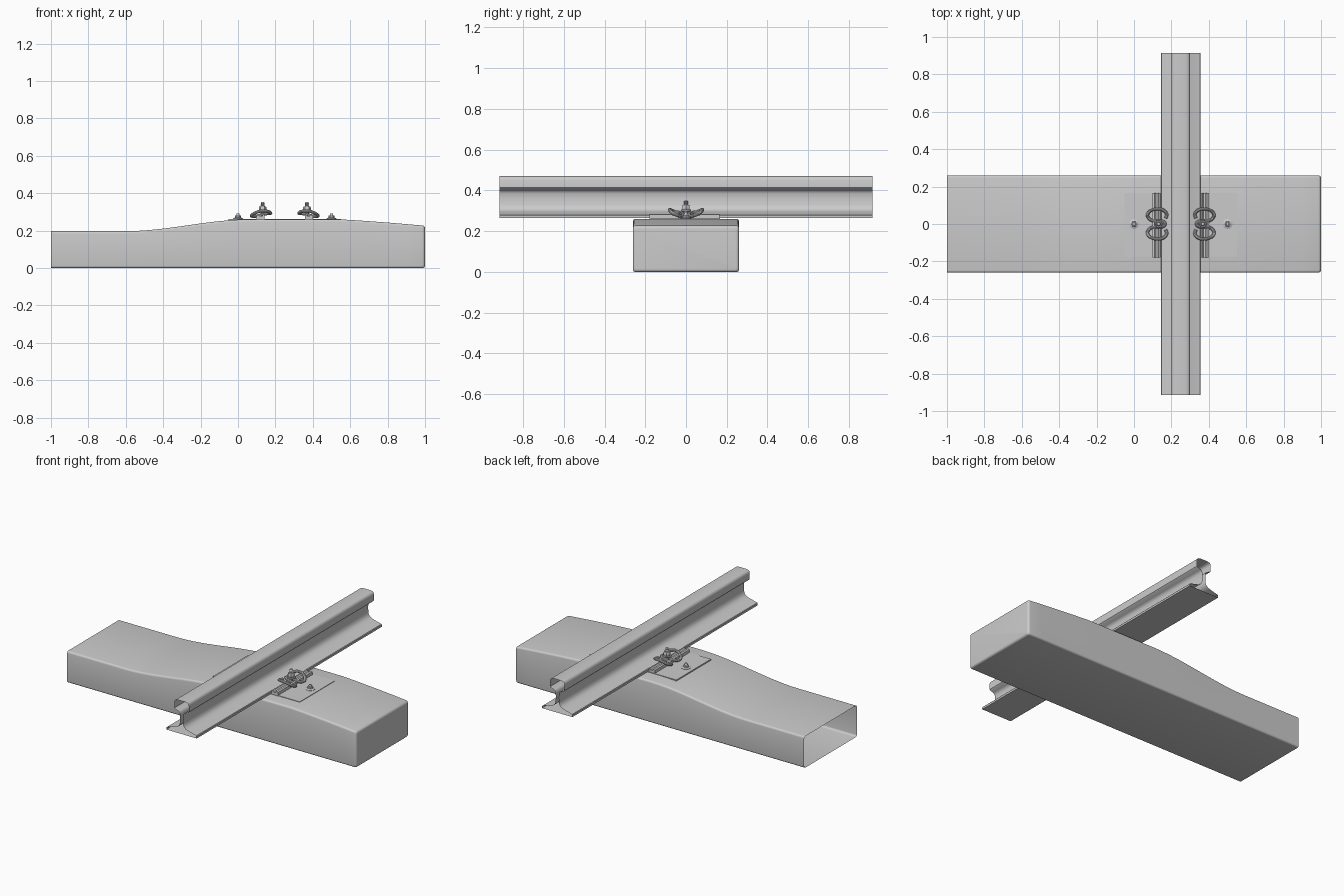
import bpy, bmesh, math
from mathutils import Vector

if "Cube" in bpy.data.objects:
    bpy.data.objects.remove(bpy.data.objects["Cube"])

RAIL_X = 0.25


def finish(name, bm, angle=35):
    bmesh.ops.recalc_face_normals(bm, faces=bm.faces)
    me = bpy.data.meshes.new(name)
    bm.to_mesh(me)
    bm.free()
    ob = bpy.data.objects.new(name, me)
    bpy.context.collection.objects.link(ob)
    bpy.ops.object.select_all(action='DESELECT')
    ob.select_set(True)
    bpy.context.view_layer.objects.active = ob
    bpy.ops.object.shade_smooth_by_angle(angle=math.radians(angle))
    return ob


def loft(name, rings, cap_start=False, cap_end=False, angle=35):
    bm = bmesh.new()
    vs = [[bm.verts.new(p) for p in ring] for ring in rings]
    n = len(rings[0])
    for a, b in zip(vs, vs[1:]):
        for i in range(n):
            j = (i + 1) % n
            bm.faces.new((a[i], a[j], b[j], b[i]))
    if cap_start:
        bm.faces.new(vs[0])
    if cap_end:
        bm.faces.new(vs[-1])
    return finish(name, bm, angle)


def extrude_y(name, pts, y0, y1, caps):
    return loft(name, [[(x, y, z) for x, z in pts] for y in (y0, y1)], caps, caps)


def turned(name, x, profile, sides=20):
    # profile is a list of (radius, z) from bottom to top
    rings = [[(x + r * math.cos(2 * math.pi * i / sides),
               r * math.sin(2 * math.pi * i / sides), z) for i in range(sides)]
             for r, z in profile]
    return loft(name, rings, True, True)


# Concrete sleeper: rounded sections along x, open at the inner end
def section(x, h, inset, r=0.012, steps=4):
    w, lo, hi = 0.26 - inset, inset, h - inset
    ring = []
    for cy, cz, a0 in ((w - r, hi - r, 0), (r - w, hi - r, 90),
                       (r - w, lo + r, 180), (w - r, lo + r, 270)):
        for k in range(steps + 1):
            a = math.radians(a0 + 90 * k / steps)
            ring.append((x, cy + r * math.cos(a), cz + r * math.sin(a)))
    return ring


def height(x):
    if x < 0:
        t = min(max((x + 0.6) / 0.66, 0), 1)
    else:
        t = min((x + 0.6) / 0.66, 1)
    h = 0.197 + 0.063 * t * t * (3 - 2 * t)
    if x > 0.55:
        u = (x - 0.55) / 0.45
        h -= 0.034 * (0.75 * u + 0.25 * u * u)
    return h


stations = [-1, -0.6] + [-0.6 + 0.055 * i for i in range(1, 13)]
stations += [0.55, 0.62, 0.7, 0.8, 0.9]
rings = [section(x, height(x), 0) for x in stations]
R = 0.014
for k in range(6):
    a = math.radians(90 * k / 5)
    x = 1 - R + R * math.sin(a)
    rings.append(section(x, height(x), R * (1 - math.cos(a))))
loft("sleeper", rings, cap_end=True)

# Rail: mirrored profile with open ends
half = [(0.105, 0.264), (0.105, 0.276), (0.102, 0.280), (0.045, 0.295),
        (0.026, 0.303), (0.016, 0.314), (0.011, 0.330), (0.010, 0.360),
        (0.011, 0.385), (0.016, 0.396), (0.024, 0.402), (0.046, 0.409),
        (0.050, 0.414), (0.050, 0.452), (0.047, 0.462), (0.040, 0.468),
        (0.025, 0.471)]
prof = [(RAIL_X + x, z) for x, z in half] + [(RAIL_X - x, z) for x, z in reversed(half)]
extrude_y("rail", prof, -0.915, 0.915, False)

# Thin base plate under the rail
extrude_y("base_plate", [(-0.05, 0.255), (0.55, 0.255), (0.55, 0.263), (-0.05, 0.263)],
          -0.175, 0.167, True)


# Sprung clip: a swept bar; u points towards the rail
def clip(name, cx, s):
    side = [(0.024, 0.013, 0.291), (0.000, 0.017, 0.286), (-0.028, 0.016, 0.279),
            (-0.050, 0.028, 0.275), (-0.060, 0.048, 0.280), (-0.048, 0.068, 0.290),
            (-0.022, 0.079, 0.302), (0.008, 0.080, 0.306), (0.033, 0.068, 0.301),
            (0.043, 0.050, 0.294), (0.037, 0.030, 0.292)]
    path = [(u, -y, z) for u, y, z in reversed(side)] + [(0.034, 0, 0.293)] + side
    pts = [Vector((cx + s * u, y, z)) for u, y, z in path]
    # Smooth path through the points
    ext = [2 * pts[0] - pts[1]] + pts + [2 * pts[-1] - pts[-2]]
    fine = []
    for i in range(1, len(ext) - 2):
        a, b, c, d = ext[i - 1:i + 3]
        for k in range(4):
            t = k / 4
            fine.append(0.5 * (2 * b + (c - a) * t + (2 * a - 5 * b + 4 * c - d) * t * t
                               + (3 * b - a - 3 * c + d) * t ** 3))
    fine.append(pts[-1])
    bar = []
    for i, p in enumerate(fine):
        t = (fine[min(i + 1, len(fine) - 1)] - fine[max(i - 1, 0)]).normalized()
        n = t.cross(Vector((0, 0, 1))).normalized()
        b = n.cross(t)
        bar.append([p + 0.0085 * (n * math.cos(q * math.pi / 5) + b * math.sin(q * math.pi / 5))
                    for q in range(10)])
    loft(name, bar, True, True)


# Fastenings on both sides of the rail
for label, s in (("left", 1), ("right", -1)):
    bx = RAIL_X - s * 0.118

    # Guide bar with a shallow groove
    g = [(-0.150, 0.258), (-0.150, 0.282), (-0.140, 0.285), (-0.132, 0.277),
         (-0.122, 0.277), (-0.116, 0.285), (-0.108, 0.285), (-0.108, 0.258)]
    extrude_y("guide_bar_" + label, [(RAIL_X + s * x, z) for x, z in g], -0.178, 0.165, True)

    clip("spring_clip_" + label, bx, s)

    # Clip bolt: round washer, hexagonal nut, threaded shank
    turned("clip_washer_" + label, bx, [(0.024, 0.298), (0.025, 0.300), (0.025, 0.304), (0.023, 0.306)])
    turned("clip_nut_" + label, bx, [(0.019, 0.305), (0.021, 0.308), (0.021, 0.325), (0.018, 0.329)], 6)
    shank = [(0.0105, 0.255), (0.0105, 0.328)]
    for k in range(4):
        z = 0.330 + k * 0.005
        shank += [(0.0115, z), (0.009, z + 0.0025)]
    turned("clip_bolt_" + label, bx, shank + [(0.008, 0.352)], 16)

    # Small plate bolt with sloping washer and square-topped head
    px = RAIL_X - s * 0.25
    turned("plate_washer_" + label, px, [(0.026, 0.260), (0.026, 0.265), (0.018, 0.270)])
    turned("plate_nut_" + label, px, [(0.017, 0.268), (0.017, 0.278), (0.014, 0.281)], 6)
    turned("plate_bolt_" + label, px, [(0.009, 0.270), (0.009, 0.288), (0.007, 0.291)], 16)
